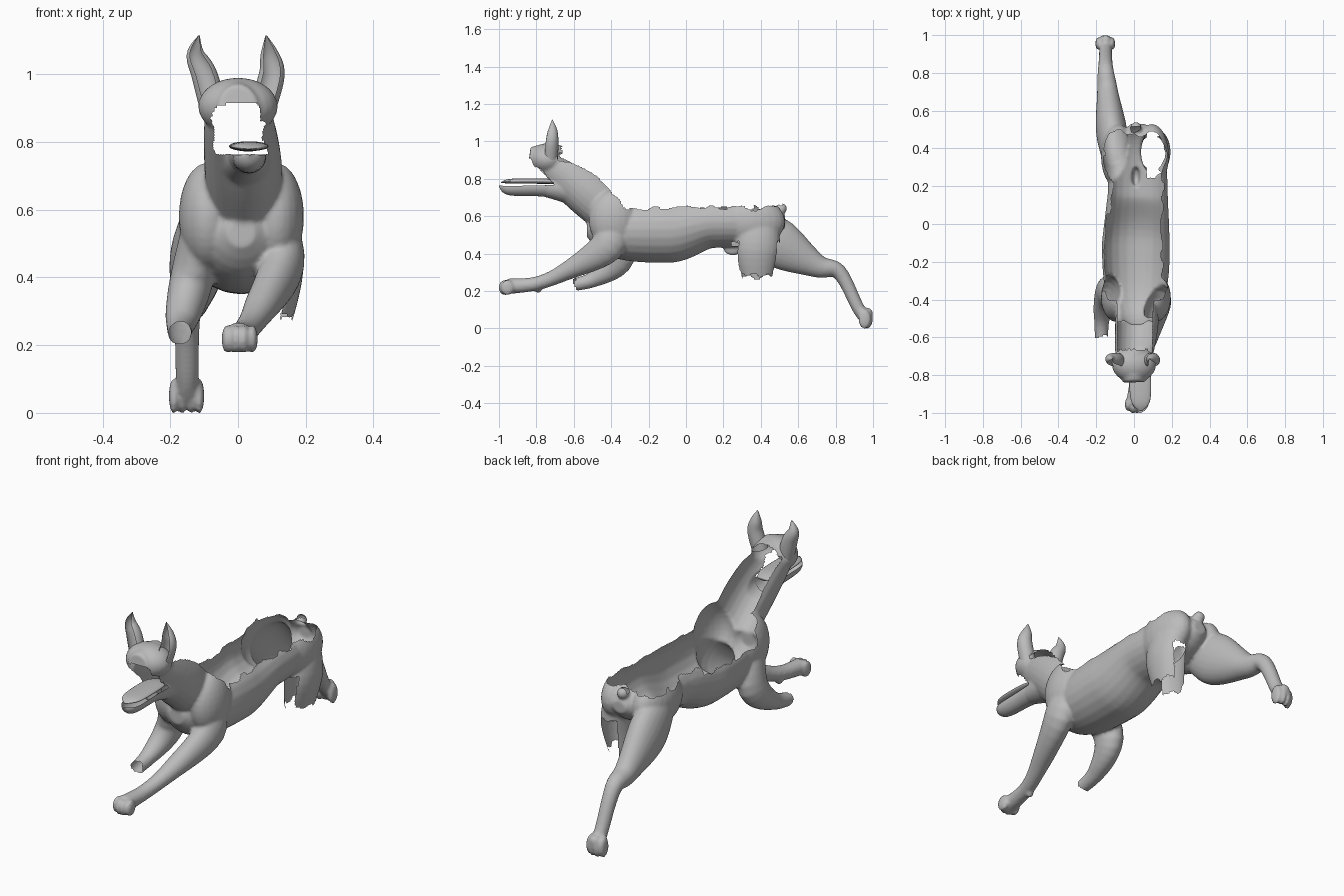
import bpy, bmesh, math
from mathutils import Vector, Matrix, noise

if "Cube" in bpy.data.objects:
    bpy.data.objects.remove(bpy.data.objects["Cube"], do_unlink=True)

grey = (.5, .5, .5, 1)
coat = bpy.data.materials.new("plain grey")
coat.use_nodes = True
coat.diffuse_color = grey
coat.node_tree.nodes["Principled BSDF"].inputs["Base Color"].default_value = grey


def loft(bm, centres, sides, depths, start=0, end=360, segments=24):
    """Skin ellipses along a path; a partial arc leaves the skin open."""
    closed = end - start >= 360
    rings = []
    for i, centre in enumerate(centres):
        after, before = centres[min(i + 1, len(centres) - 1)], centres[max(i - 1, 0)]
        tangent = (after - before).normalized()
        across = (Vector((1, 0, 0)) - tangent * tangent.x).normalized()
        normal = tangent.cross(across)
        ring = []
        for k in range(segments if closed else segments + 1):
            angle = math.radians(start + (end - start) * k / segments)
            offset = across * math.cos(angle) * sides[i] + normal * math.sin(angle) * depths[i]
            ring.append(bm.verts.new(centre + offset))
        rings.append(ring)
    for ring, following in zip(rings, rings[1:]):
        for k in range(segments):
            j = (k + 1) % len(ring)
            bm.faces.new((ring[k], ring[j], following[j], following[k]))
    if closed:
        bm.faces.new(rings[0][::-1])
        bm.faces.new(rings[-1])


def spline(values, steps=6):
    """Smooth interpolation through a few key values."""
    result = []
    last = len(values) - 1
    for i in range(last):
        a, b = values[max(i - 1, 0)], values[i]
        c, d = values[i + 1], values[min(i + 2, last)]
        for k in range(steps):
            t = k / steps
            result.append(b + (c - a) * (t / 2) + (a * 2 - b * 5 + c * 4 - d) * (t * t / 2)
                          + (b * 3 - a - c * 3 + d) * (t ** 3 / 2))
    return result + [values[last]]


def limb(bm, joints, thickness, aspect=None, **arc):
    """Tapered tube; without an aspect, thick muscle is flattened sideways."""
    depths = [max(r, .002) for r in spline(thickness)]
    sides = [r * aspect if aspect else min(r, .03 + r * .4) for r in depths]
    loft(bm, spline([Vector(j) for j in joints]), sides, depths, **arc)


def ball(bm, centre, size):
    place = Matrix.Translation(centre) @ Matrix.Diagonal((*size, 1))
    bmesh.ops.create_uvsphere(bm, u_segments=24, v_segments=16, radius=1, matrix=place)


def toes(bm, centre, size, forward):
    for i in range(4):
        reach = forward if i in (1, 2) else 0
        ball(bm, Vector(centre) + Vector(((i - 1.5) * .025, reach, 0)), size)


def finish(bm, name):
    bmesh.ops.recalc_face_normals(bm, faces=bm.faces)
    mesh = bpy.data.meshes.new(name)
    bm.to_mesh(mesh)
    bm.free()
    mesh.materials.append(coat)
    for polygon in mesh.polygons:
        polygon.use_smooth = True
    part = bpy.data.objects.new(name, mesh)
    bpy.context.collection.objects.link(part)
    return part


bm = bmesh.new()

# trunk: deep chest rising to a tucked waist, rounded at both ends
centres, sides, depths = [], [], []
for i in range(41):
    s = i / 20 - 1
    y = s * .53
    bulge = max(1 - abs(s) ** 4, .05) ** .5
    tuck = min(max((y + .1) / .25, 0), 1)
    belly = .35 + .08 * tuck * tuck * (3 - 2 * tuck)
    centres.append(Vector((.01 + .01 * tuck, y, (belly + .71) / 2)))
    sides.append(bulge * (.18 - .02 * tuck))
    depths.append(bulge * (.71 - belly) / 2)
loft(bm, centres, sides, depths)

# shoulders and hips
for side in (1, -1):
    ball(bm, (side * .1 + .01, -.39, .58), (.085, .13, .16))
    ball(bm, (side * .09 + .005, .36, .57), (.09, .17, .13))

# neck, skull and throat
limb(bm, [(.015, -.36, .58), (.015, -.52, .73), (0, -.7, .87), (0, -.84, .9)],
     [.12, .135, .115, .07], aspect=.85)
ball(bm, (0, -.74, .905), (.118, .1, .085))
limb(bm, [(.015, -.48, .72), (.02, -.64, .75), (.03, -.78, .76)], [.1, .08, .05], aspect=1)

# reaching front leg
limb(bm, [(.1, -.4, .58), (.13, -.42, .44), (.06, -.65, .3), (.02, -.8, .24), (0, -.95, .225)],
     [.08, .09, .047, .037, .042])
toes(bm, (.005, -.955, .218), (.016, .036, .042), -.012)
ball(bm, (.01, -.79, .21), (.02, .02, .02))

# broken front leg
limb(bm, [(-.1, -.4, .56), (-.14, -.36, .38), (-.17, -.5, .26), (-.17, -.7, .22)],
     [.08, .085, .042, .032])

# trailing hind leg
limb(bm, [(-.1, .36, .56), (-.12, .5, .45), (-.14, .7, .335), (-.15, .82, .3), (-.15, .92, .11),
          (-.15, .96, .06)], [.1, .13, .064, .041, .034, .038])
toes(bm, (-.152, .955, .05), (.015, .034, .053), .012)
ball(bm, (-.15, .97, .08), (.03, .03, .03))

# broken thigh
limb(bm, [(.1, .4, .58), (.115, .38, .42), (.08, .38, .2)], [.1, .12, .07])

# sheath and tail stub
ball(bm, (.01, .25, .425), (.02, .05, .035))
ball(bm, (.01, .51, .64), (.03, .03, .03))

# blend the masses into one skin
source = finish(bm, "shell_source")
remesh = source.modifiers.new("blend", "REMESH")
remesh.mode = "VOXEL"
remesh.voxel_size = .008
soften = source.modifiers.new("soften", "SMOOTH")
soften.iterations = 5
bm = bmesh.new()
bm.from_object(source, bpy.context.evaluated_depsgraph_get())
bpy.data.objects.remove(source, do_unlink=True)


def missing(point):
    """True where the torn shell has no surface."""
    x, y, z = point
    rag = noise.noise(point * 18) * .025
    # open back, lower on one flank
    rim = .65 + max(0, -.33 - y) * 1.2
    if x < 0 and -.35 < y < .05:
        rim = .6
    open_back = -.55 < y < .51 and z > rim + rag
    # open nape behind the ears
    axis = .34 - y * .8
    roof = .925 if y < -.66 else 1
    open_nape = abs(x - .005) < .09 and -.74 < y < -.36 and axis < z < roof + rag
    # open face
    open_face = y < -.6 and z > .765 and y + z * .92 < rag
    # stump of the front leg
    stump = x < -.1 and y < rag - .59 and z < .4
    # open inner side and ragged end of the thigh
    near_thigh = x > .07 and .25 < y < .6 and z < .46
    inner_side = near_thigh and x < .065 + z * .2
    ragged_end = x > 0 and .28 < y < .6 and z < .27 + rag * 2
    return open_back or open_nape or open_face or stump or inner_side or ragged_end


bmesh.ops.delete(bm, geom=[v for v in bm.verts if missing(v.co)], context="VERTS")

# drop loose scraps left by the tears
pending = set(bm.verts)
while pending:
    island, stack = set(), [pending.pop()]
    while stack:
        vert = stack.pop()
        island.add(vert)
        near = {e.other_vert(vert) for e in vert.link_edges} & pending
        pending -= near
        stack.extend(near)
    if len(island) < 300:
        bmesh.ops.delete(bm, geom=list(island), context="VERTS")
finish(bm, "body_shell")

# ears, cupped and open to the front
for name, side, tip in (("left_ear", 1, .083), ("right_ear", -1, .115)):
    bm = bmesh.new()
    limb(bm, [(side * .075, -.725, .91), (side * .1, -.72, 1), (side * (tip + .01), -.715, 1.06),
              (side * tip, -.715, 1.115)], [.04, .038, .027, .002], aspect=1, start=-50, end=230)
    finish(bm, name)

# lower jaw trough
bm = bmesh.new()
limb(bm, [(.025, -.7, .76), (.03, -.8, .76), (.035, -.95, .757), (.035, -1, .765)],
     [.062, .053, .044, .004], aspect=1, start=175, end=365)
finish(bm, "lower_jaw")

# tongue
bm = bmesh.new()
limb(bm, [(.03, -.68, .78), (.03, -.75, .787), (.035, -.93, .787), (.035, -.99, .78)],
     [.008, .014, .013, .002], aspect=4)
finish(bm, "tongue")
